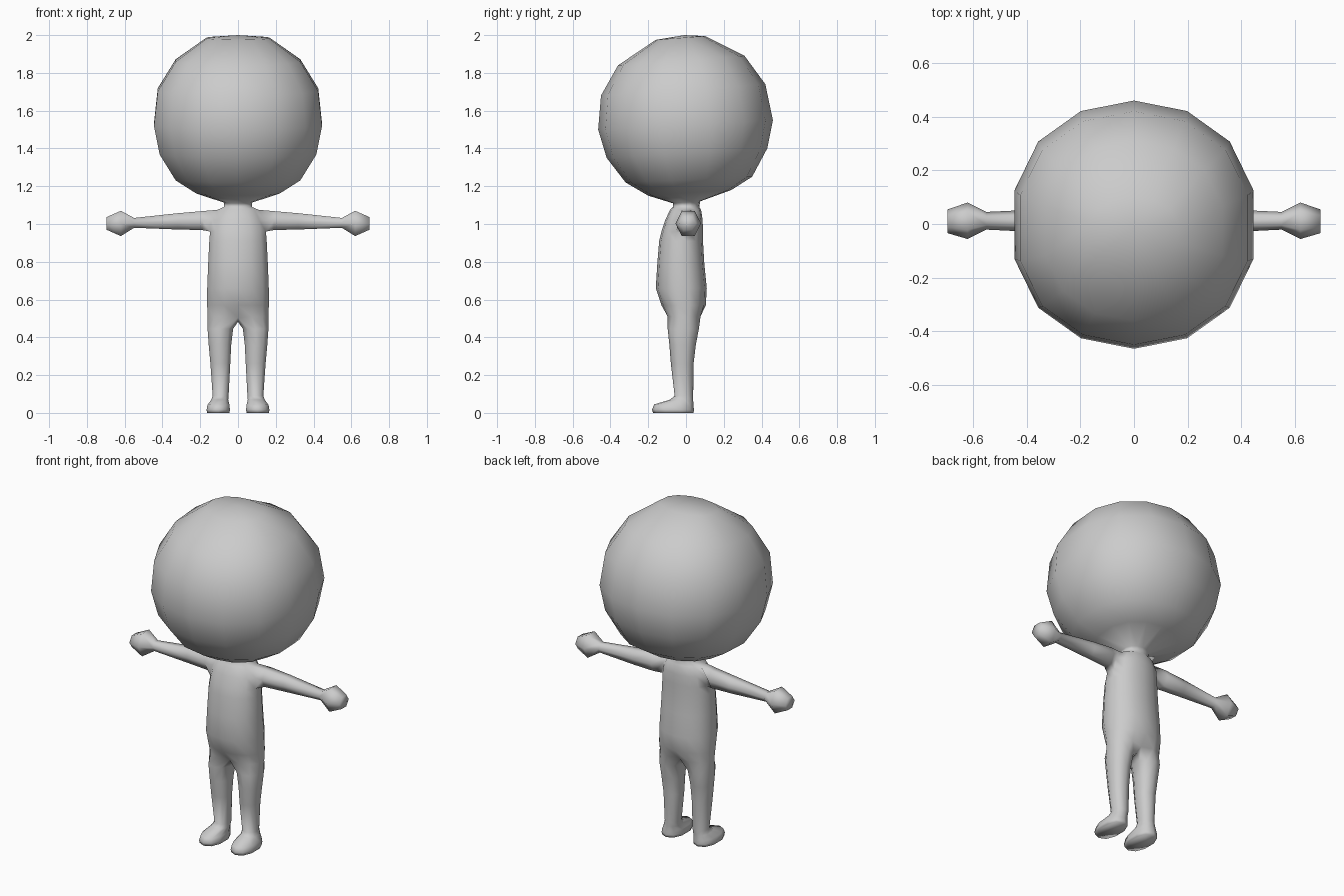
import bpy, bmesh
from math import sin, cos, pi, radians

N = 14
bm = bmesh.new()


def spow(v, p):
    return (abs(v) ** p) * (1 if v >= 0 else -1)


def bridge(a, b, skip=()):
    n = len(a)
    for i in range(n):
        if i not in skip:
            j = (i + 1) % n
            bm.faces.new((a[i], a[j], b[j], b[i]))


def trunk_ring(rx, yf, yb, zf, zb, p=0.85):
    """Horizontal ring that may tilt from front to back."""
    ring = []
    for k in range(N):
        a = 2 * pi * k / N
        t = 0.5 - 0.5 * spow(cos(a), p)
        ring.append(bm.verts.new((rx * sin(a) / 0.975, yf + (yb - yf) * t,
                                  zf + (zb - zf) * t)))
    return ring


# Head, neck and torso rings, top to bottom: half width, front y, back y, front z, back z
SECTIONS = [
    (0.165, -0.16, 0.10, 1.975, 1.995),
    (0.33, -0.36, 0.31, 1.84, 1.89),
    (0.425, -0.45, 0.42, 1.68, 1.74),
    (0.445, -0.465, 0.46, 1.50, 1.55),
    (0.415, -0.42, 0.43, 1.35, 1.40),
    (0.33, -0.32, 0.35, 1.22, 1.25),
    (0.22, -0.20, 0.24, 1.15, 1.18),
    (0.075, -0.07, 0.075, 1.11, 1.12),
    (0.075, -0.07, 0.07, 1.09, 1.09),
    (0.11, -0.085, 0.08, 1.075, 1.075),    # shoulder top
    (0.14, -0.11, 0.088, 1.02, 1.02),
    (0.148, -0.13, 0.09, 0.96, 0.96),      # armpit
    (0.152, -0.142, 0.09, 0.91, 0.91),
    (0.158, -0.152, 0.097, 0.79, 0.79),
    (0.163, -0.16, 0.11, 0.66, 0.66),
    (0.163, -0.13, 0.105, 0.57, 0.57),
    (0.162, -0.105, 0.085, 0.51, 0.51),    # hips
]
rings = [trunk_ring(*s) for s in SECTIONS]
ARM_BANDS = (9, 10)
for i in range(len(rings) - 1):
    bridge(rings[i], rings[i + 1], (3, 10) if i in ARM_BANDS else ())

# Crown
crown = bm.verts.new((0, -0.01, 2.0))
for i in range(N):
    bm.faces.new((rings[0][i], rings[0][(i + 1) % N], crown))

# Arms and hands: x, centre y, centre z, half depth, half height
ARM = [
    (0.19, 0.008, 1.018, 0.052, 0.05),
    (0.32, 0.012, 1.014, 0.044, 0.043),
    (0.55, 0.012, 1.006, 0.033, 0.026),
    (0.62, 0.012, 1.003, 0.068, 0.067),
    (0.695, 0.010, 1.003, 0.044, 0.034),
]
for s in (1, -1):
    f, b = (3, 4) if s > 0 else (11, 10)
    top, mid, low = rings[9], rings[10], rings[11]
    loop = [mid[f], top[f], top[b], mid[b], low[b], low[f]]
    for x, cy, cz, ry, rz in ARM:
        nxt = [bm.verts.new((s * x, cy - ry * cos(i * pi / 3),
                             cz + rz * sin(i * pi / 3) / 0.866)) for i in range(6)]
        bridge(loop, nxt)
        loop = nxt
    bm.faces.new(loop)

# Crotch ridge between the legs
hip = rings[-1]
hip[0].co.y, hip[7].co.y = -0.08, 0.06
hip[0].co.z = hip[7].co.z = 0.505
c_front = bm.verts.new((0, -0.045, 0.482))
c_back = bm.verts.new((0, 0.025, 0.482))

# Legs and feet: inner x, outer x, front y, back y, front z, back z
LEG = [
    (0.026, 0.161, -0.097, 0.068, 0.445, 0.445),
    (0.036, 0.155, -0.088, 0.052, 0.36, 0.36),
    (0.041, 0.146, -0.08, 0.04, 0.26, 0.26),
    (0.050, 0.134, -0.06, 0.038, 0.09, 0.09),
    (0.052, 0.142, -0.085, 0.038, 0.07, 0.065),
    (0.045, 0.162, -0.168, 0.04, 0.045, 0.035),
    (0.043, 0.166, -0.18, 0.042, 0.018, 0.015),
    (0.045, 0.164, -0.175, 0.04, 0.0, 0.0),
]
for s in (1, -1):
    loop = [hip[(s * k) % N] for k in range(8)] + [c_back, c_front]
    for xi, xo, yf, yb, zf, zb in LEG:
        nxt = []
        for i in range(10):
            a = radians(36 * (i - 1))
            t = 0.5 - 0.5 * spow(cos(a), 0.85)
            x = (xi + xo) / 2 + (xo - xi) / 2 * spow(sin(a), 0.9) / 0.955
            nxt.append(bm.verts.new((s * x, yf + (yb - yf) * t, zf + (zb - zf) * t)))
        bridge(loop, nxt)
        loop = nxt
    bm.faces.new(loop)

bmesh.ops.recalc_face_normals(bm, faces=bm.faces[:])
for f in bm.faces:
    f.smooth = True

mesh = bpy.data.meshes.new("body")
bm.to_mesh(mesh)
bm.free()
grey = bpy.data.materials.new("plain grey")
grey.diffuse_color = (0.6, 0.6, 0.6, 1)
mesh.materials.append(grey)
body = bpy.data.objects.new("body", mesh)
bpy.context.collection.objects.link(body)
